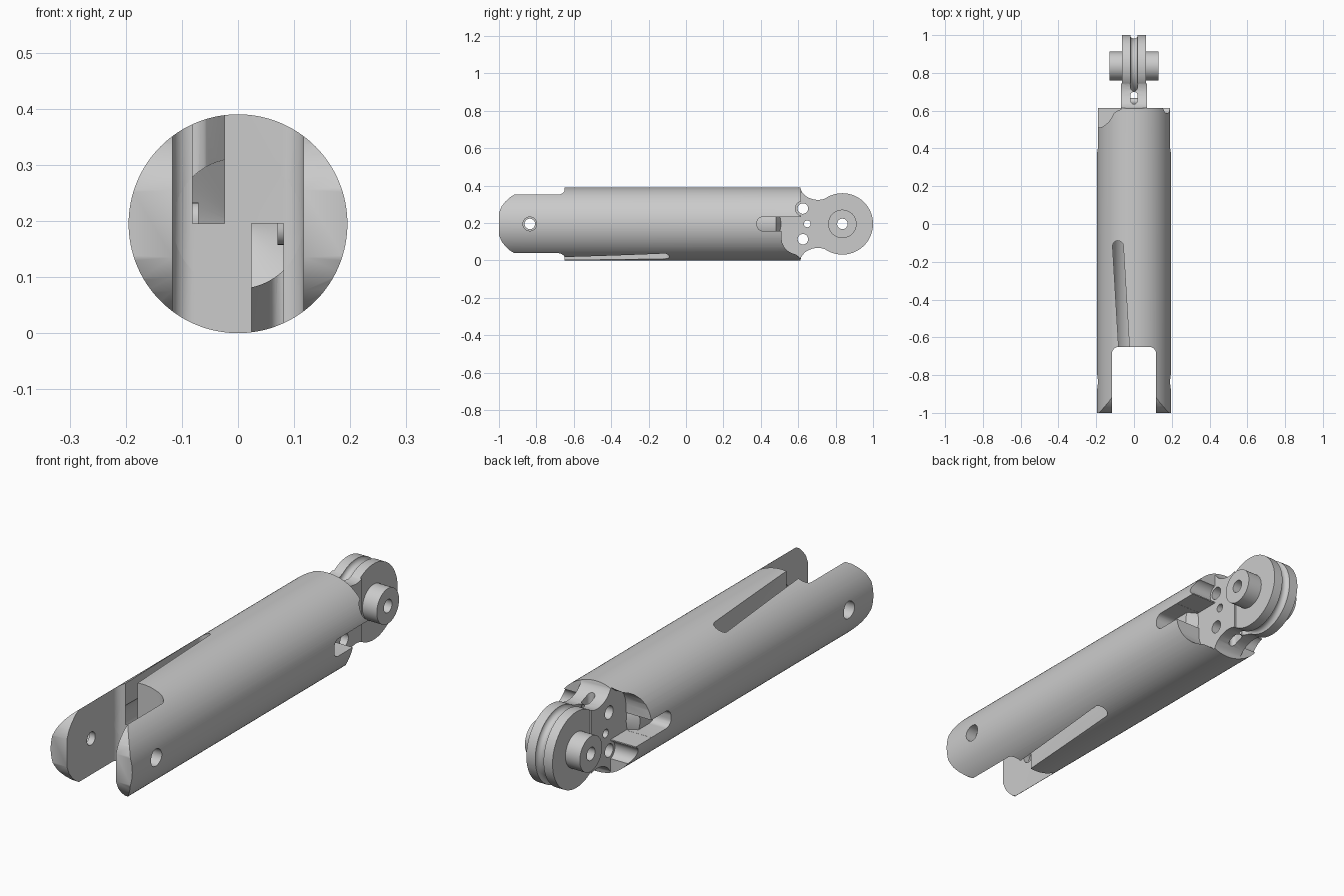
import bpy, bmesh
from math import sin, cos, pi, atan2
from mathutils import Vector, Matrix

if "Cube" in bpy.data.objects:
    bpy.data.objects.remove(bpy.data.objects["Cube"])

C = 0.195          # axis height and body radius
PIN = 0.836        # rear roller axis (y)


def make(name, bm):
    bmesh.ops.recalc_face_normals(bm, faces=bm.faces)
    me = bpy.data.meshes.new(name)
    bm.to_mesh(me)
    bm.free()
    ob = bpy.data.objects.new(name, me)
    bpy.context.collection.objects.link(ob)
    return ob


def prism(name, pts, axis, a, b):
    """Extrude a profile: (y, z) points along x, or (x, y) points along z."""
    bm = bmesh.new()
    put = (lambda p, t: (t, p[0], p[1])) if axis == 'x' else (lambda p, t: (p[0], p[1], t))
    face = bm.faces.new([bm.verts.new(put(p, a)) for p in pts])
    ext = bmesh.ops.extrude_face_region(bm, geom=[face])
    verts = [g for g in ext['geom'] if isinstance(g, bmesh.types.BMVert)]
    bmesh.ops.translate(bm, verts=verts, vec=Vector(put((0, 0), b - a)))
    return make(name, bm)


def rod(name, axis, a, b, r1, r2=None, at=(0, 0), seg=96):
    """Cylinder or cone along x (at = y, z) or y (at = x, z)."""
    bm = bmesh.new()
    bmesh.ops.create_cone(bm, cap_ends=True, segments=seg, radius1=r1,
                          radius2=r1 if r2 is None else r2, depth=b - a)
    mid = (a + b) / 2
    if axis == 'x':
        m = Matrix.Translation((mid, at[0], at[1])) @ Matrix.Rotation(pi / 2, 4, 'Y')
    else:
        m = Matrix.Translation((at[0], mid, at[1])) @ Matrix.Rotation(-pi / 2, 4, 'X')
    bm.transform(m)
    return make(name, bm)


def arc(cx, cy, r, a0, a1, n=10):
    return [(cx + r * cos(a0 + (a1 - a0) * i / n), cy + r * sin(a0 + (a1 - a0) * i / n))
            for i in range(n + 1)]


def boolean(target, tool, op='DIFFERENCE'):
    tool.hide_render = True
    mod = target.modifiers.new('cut', 'BOOLEAN')
    mod.operation, mod.object, mod.solver = op, tool, 'EXACT'
    bpy.context.view_layer.objects.active = target
    bpy.ops.object.modifier_apply(modifier=mod.name)
    bpy.data.objects.remove(tool)


def span(s, a, b):
    return (a, b) if s > 0 else (-b, -a)


# Round body bar, including stock for the rear neck
body = rod('cylinder_body', 'y', -1, 0.745, C, at=(0, C), seg=128)

# Bore with a drill-point end
bore = rod('bore', 'y', -1.1, 0.48, 0.116, at=(0, C))
boolean(bore, rod('drill_point', 'y', 0.4799, 0.55, 0.116, 0.0005, at=(0, C)), 'UNION')
boolean(body, bore)

# Front fork gap with rounded inner corners
gap = [(-0.117, -1.1), (0.117, -1.1)] + arc(0.079, -0.688, 0.038, 0, pi / 2) \
    + arc(-0.079, -0.688, 0.038, pi / 2, pi)
boolean(body, prism('fork_gap', gap, 'z', -0.2, 0.6))

fork_tip = [(-1.02, 0.06), (-1, 0.06), (-0.985, 0.095), (-0.965, 0.12), (-0.942, 0.142),
            (-0.915, 0.158), (-0.912, 0.3), (-1.02, 0.3)]
waist = [(0.608, 0.21), (0.615, 0.18), (0.622, 0.168), (0.635, 0.153), (0.655, 0.14),
         (0.68, 0.131), (0.705, 0.128), (0.725, 0.13), (0.76, 0.14), (0.76, 0.3), (0.608, 0.3)]
pocket = [(0.51, -0.038), (0.51, 0.075), (0.514, 0.1), (0.524, 0.123), (0.54, 0.142),
          (0.56, 0.154), (0.585, 0.163), (0.603, 0.177), (0.62, 0.21), (0.64, 0.21),
          (0.64, -0.038)]
slit_end = atan2(0.535, -0.033) - pi / 2      # tilt of the long slits
for s in (1, -1):
    # Rounded fork tips and neck waist, top and bottom
    for name, pts in (('fork_tip', fork_tip), ('waist', waist)):
        boolean(body, prism(name, [(y, C + s * o) for y, o in pts], 'x', -0.3, 0.3))
    # Clear the sides of the neck behind the body
    side = [(0.615, -0.1), (0.9, -0.1), (0.9, 0.5), (0.615, 0.5)]
    boolean(body, prism('neck_side', side, 'x', *span(s, 0.07, 0.3)))
    # Side slots running out of the rear end
    slot = arc(0.41, C + 0.0075, 0.03, pi / 2, pi, 8) + arc(0.41, C - 0.0075, 0.03, pi, 1.5 * pi, 8) \
        + [(0.7, C - 0.0375), (0.7, C + 0.0375)]
    boolean(body, prism('side_slot', slot, 'x', *span(s, 0.07, 0.3)))
    # Scooped pocket: low on the right, high on the left
    boolean(body, prism('pocket', [(y, C - s * o) for y, o in pocket], 'x', *span(s, 0.07, 0.3)))
    # Notch around the neck screw hole
    boolean(body, rod('notch', 'x', *span(s, 0.07, 0.3), 0.04, at=(0.625, C + s * 0.082), seg=48))
    # Long slanted slit: top left, bottom right
    slit = [(-0.0185, -0.75)] + arc(-0.085, -0.117, 0.0285, slit_end, slit_end + pi, 16) \
        + [(-0.0755, -0.75)]
    z0, z1 = (C, 0.5) if s > 0 else (-0.1, C)
    boolean(body, prism('slit', [(s * x, y) for x, y in slit], 'z', z0, z1))
    # Counterbored fork holes
    boolean(body, rod('counterbore', 'x', *span(s, 0.145, 0.3), 0.037, at=(-0.835, C), seg=48))
boolean(body, rod('fork_hole', 'x', -0.3, 0.3, 0.028, at=(-0.835, C), seg=48))

# Rear disc and hub
boolean(body, rod('disc', 'x', -0.0625, 0.0625, 0.164, at=(PIN, C)), 'UNION')
boolean(body, rod('hub', 'x', -0.131, 0.131, 0.076, at=(PIN, C), seg=64), 'UNION')

# Rope groove around the disc
bpy.ops.mesh.primitive_torus_add(major_radius=0.165, minor_radius=0.02, major_segments=96,
                                 minor_segments=20, location=(0, PIN, C), rotation=(0, pi / 2, 0))
boolean(body, bpy.context.object)

# Vertical rope slot through the neck
rope = arc(0, 0.682, 0.018, 0, pi) + arc(0, 0.653, 0.018, pi, 2 * pi)
boolean(body, prism('rope_slot', rope, 'z', -0.1, 0.5))

# Cross holes: axle, two screws, centre pin
for y, z, r in ((PIN, 0, 0.028), (0.625, 0.082, 0.028), (0.625, -0.082, 0.028), (0.648, 0, 0.018)):
    boolean(body, rod('cross_hole', 'x', -0.3, 0.3, r, at=(y, C + z), seg=40))

bpy.ops.object.select_all(action='DESELECT')
body.select_set(True)
bpy.context.view_layer.objects.active = body
bpy.ops.object.shade_smooth_by_angle()
